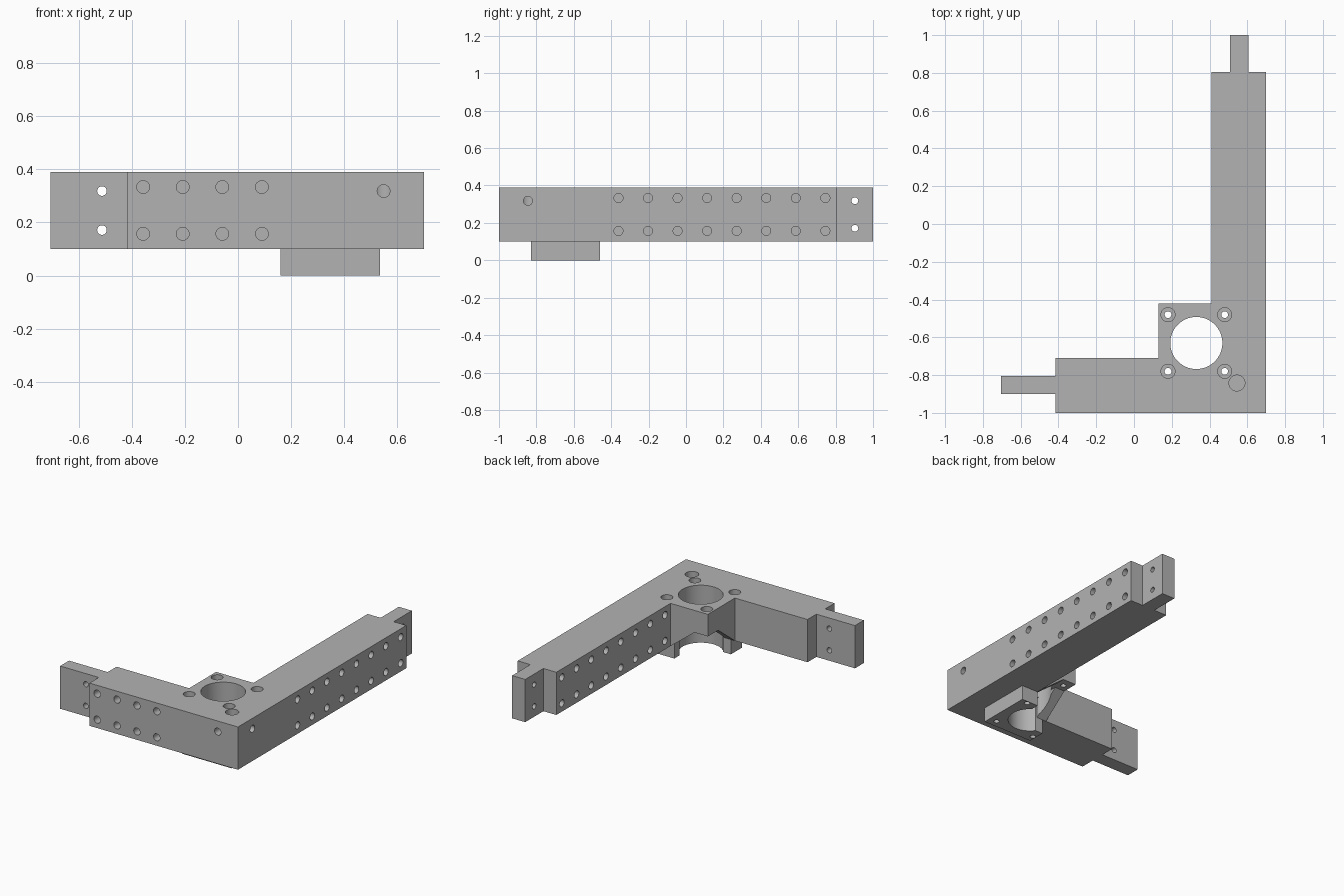
import bpy, bmesh, math
from mathutils import Matrix, Vector

cube = bpy.data.objects.get("Cube")
if cube:
    bpy.data.objects.remove(cube, do_unlink=True)

grey = bpy.data.materials.new("plain_grey")
grey.use_nodes = True
COLOUR = (0.45, 0.45, 0.45, 1)
grey.diffuse_color = COLOUR
grey.node_tree.nodes["Principled BSDF"].inputs["Base Color"].default_value = COLOUR


def make_object(name, bm):
    bmesh.ops.recalc_face_normals(bm, faces=bm.faces)
    mesh = bpy.data.meshes.new(name)
    bm.to_mesh(mesh)
    bm.free()
    mesh.materials.append(grey)
    obj = bpy.data.objects.new(name, mesh)
    bpy.context.collection.objects.link(obj)
    return obj


def prism(name, points, offset):
    """Extrude a flat polygon of 3D points along an offset."""
    bm = bmesh.new()
    face = bm.faces.new([bm.verts.new(p) for p in points])
    grown = bmesh.ops.extrude_face_region(bm, geom=[face])["geom"]
    verts = [g for g in grown if isinstance(g, bmesh.types.BMVert)]
    bmesh.ops.translate(bm, verts=verts, vec=offset)
    return make_object(name, bm)


def slab(name, outline, z0, z1):
    return prism(name, [(x, y, z0) for x, y in outline], (0, 0, z1 - z0))


def drills(name, rods, segments=32):
    """One cutter mesh from (start, end, radius) rods."""
    bm = bmesh.new()
    for start, end, radius in rods:
        a, b = Vector(start), Vector(end)
        turn = (b - a).to_track_quat("Z", "Y").to_matrix().to_4x4()
        bmesh.ops.create_cone(bm, cap_ends=True, segments=segments, radius1=radius,
                              radius2=radius, depth=(b - a).length,
                              matrix=Matrix.Translation((a + b) / 2) @ turn)
    cutter = make_object(name, bm)
    cutter.hide_render = True
    return cutter


LOW, HIGH, PLATE = 0.10, 0.39, 0.24
CX, CY = 0.33, -0.63

# L-shaped bracket with a tenon on the end of each arm
outline = [(0.70, -1.0), (0.70, 0.805), (0.605, 0.805), (0.605, 1.0), (0.507, 1.0),
           (0.507, 0.805), (0.41, 0.805), (0.41, -0.71), (-0.415, -0.71),
           (-0.415, -0.805), (-0.705, -0.805), (-0.705, -0.90), (-0.415, -0.90),
           (-0.415, -1.0)]
bracket = slab("corner_bracket", outline, LOW, HIGH)

# Mounting plate in the inner corner and the boss under the bracket
plate = slab("mount_plate", [(0.13, -0.8), (0.5, -0.8), (0.5, -0.42), (0.13, -0.42)],
             PLATE, HIGH)
boss = slab("lower_boss", [(0.16, -0.83), (0.535, -0.83), (0.535, -0.46),
                           (0.41, -0.46), (0.41, -0.71), (0.16, -0.71)], 0, 0.2)

# Sloped gussets holding the plate to each arm
RISE = [(0, LOW), (0.18, PLATE), (0.18, PLATE + 0.05), (-0.05, PLATE + 0.05), (-0.05, LOW)]
gusset_a = prism("gusset_a", [(0.13, -0.71 + d, z) for d, z in RISE], (0.075, 0, 0))
gusset_b = prism("gusset_b", [(0.41 - d, -0.42, z) for d, z in RISE], (0, -0.075, 0))

# Main bore, screw holes and tenon holes
corners = [(CX + i * 0.15, CY + j * 0.15) for i in (-1, 1) for j in (-1, 1)]
bore = drills("bore_cutter", [((CX, CY, -0.1), (CX, CY, 0.5), 0.138)], 64)
through = [((x, y, -0.1), (x, y, 0.5), 0.018) for x, y in corners]
for z in (0.171, 0.318):
    through.append(((-0.512, -0.95, z), (-0.512, -0.75, z), 0.018))
    through.append(((0.45, 0.903, z), (0.65, 0.903, z), 0.018))
through_cut = drills("through_cutter", through)

# Counterbores and the blind vertical hole
sunk = [((x, y, 0.33), (x, y, 0.5), 0.037) for x, y in corners]
sunk.append(((0.545, -0.842, 0.25), (0.545, -0.842, 0.5), 0.042))
sunk_cut = drills("counterbore_cutter", sunk)

# Rows of blind holes on the arm faces, plus the two corner bolt holes
DEPTH = 0.1
side = [((0.548, -1.1, 0.318), (0.548, -0.85, 0.318), 0.024),
        ((0.8, -0.845, 0.318), (0.56, -0.845, 0.318), 0.024)]
for z in (0.157, 0.333):
    for i in range(4):
        x = -0.357 + 0.149 * i
        side.append(((x, -1.1, z), (x, -1 + DEPTH, z), 0.024))
    for i in range(8):
        y = -0.361 + 0.158 * i
        side.append(((0.8, y, z), (0.7 - DEPTH, y, z), 0.024))
        side.append(((0.3, y, z), (0.41 + DEPTH, y, z), 0.024))
side_cut = drills("side_hole_cutter", side)

# Combine everything into one solid
tools = [(o, "UNION") for o in (plate, boss, gusset_a, gusset_b)]
tools += [(o, "DIFFERENCE") for o in (bore, through_cut, sunk_cut, side_cut)]
for tool, operation in tools:
    mod = bracket.modifiers.new(tool.name, "BOOLEAN")
    mod.operation, mod.solver, mod.object = operation, "EXACT", tool
bpy.context.view_layer.update()
graph = bpy.context.evaluated_depsgraph_get()
solid = bpy.data.meshes.new_from_object(bracket.evaluated_get(graph))
bracket.modifiers.clear()
bracket.data = solid
for tool, _ in tools:
    bpy.data.objects.remove(tool, do_unlink=True)
solid.materials.clear()
solid.materials.append(grey)
for poly in solid.polygons:
    poly.material_index = 0

bpy.ops.object.select_all(action="DESELECT")
bracket.select_set(True)
bpy.context.view_layer.objects.active = bracket
bpy.ops.object.shade_smooth_by_angle(angle=math.radians(30))
